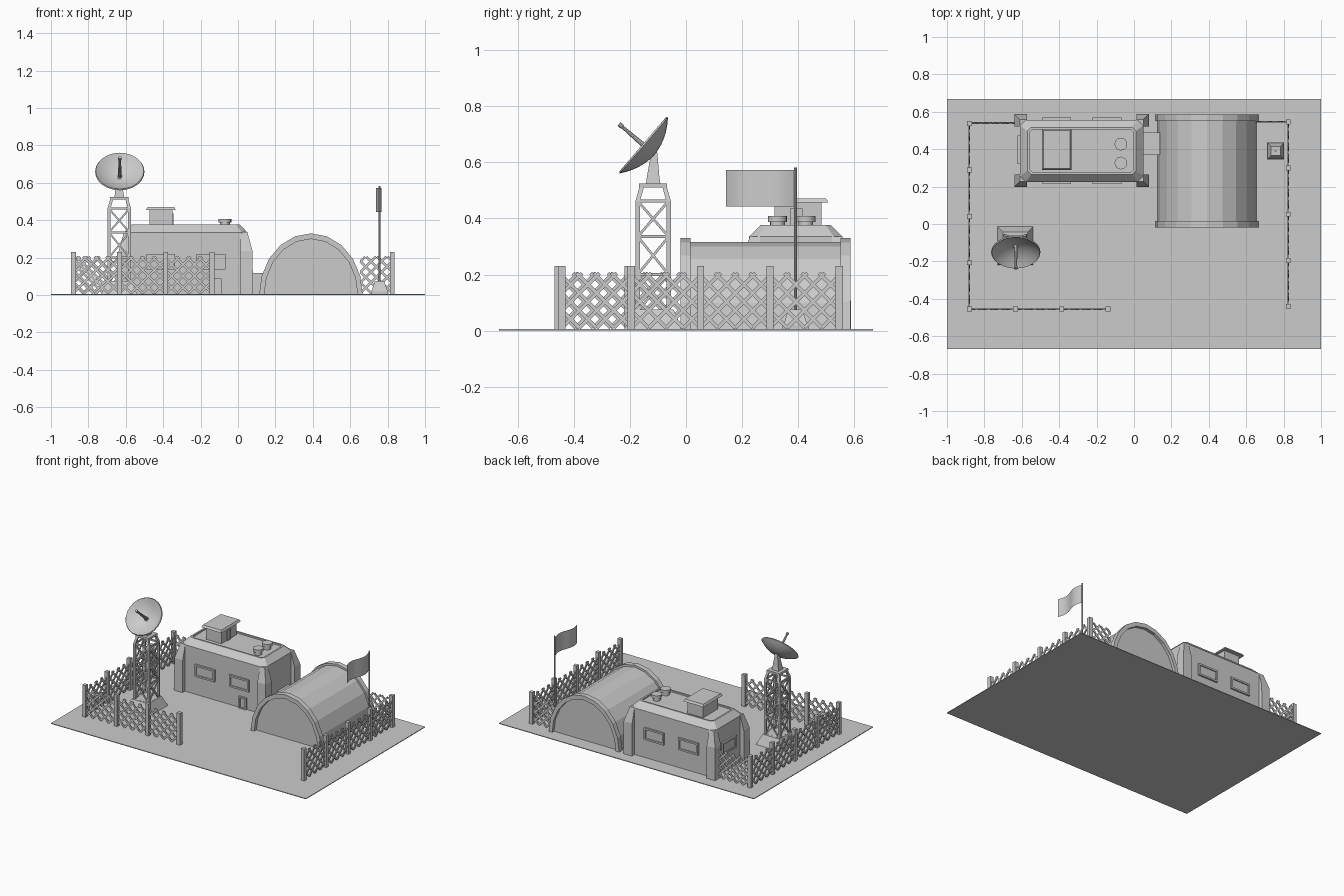
import bpy, bmesh, math
from mathutils import Vector as V

if "Cube" in bpy.data.objects:
    bpy.data.objects.remove(bpy.data.objects["Cube"])


def finish(name, bm, smooth=False):
    bmesh.ops.recalc_face_normals(bm, faces=bm.faces[:])
    me = bpy.data.meshes.new(name)
    bm.to_mesh(me)
    bm.free()
    ob = bpy.data.objects.new(name, me)
    bpy.context.collection.objects.link(ob)
    if smooth:
        bpy.ops.object.select_all(action='DESELECT')
        ob.select_set(True)
        bpy.context.view_layer.objects.active = ob
        bpy.ops.object.shade_smooth_by_angle(angle=math.radians(35))
    return ob


def loft(bm, rings, caps=True, closed=False):
    """Bridge equal-length point rings."""
    vs = [[bm.verts.new(p) for p in r] for r in rings]
    n = len(vs[0])
    pairs = list(zip(vs, vs[1:])) + ([(vs[-1], vs[0])] if closed else [])
    for a, b in pairs:
        for i in range(n):
            j = (i + 1) % n
            bm.faces.new((a[i], a[j], b[j], b[i]))
    if caps and not closed:
        bm.faces.new(vs[0])
        bm.faces.new(vs[-1])


def rect(x0, x1, y0, y1, z):
    return [(x0, y0, z), (x1, y0, z), (x1, y1, z), (x0, y1, z)]


def box(bm, x0, x1, y0, y1, z0, z1, inset=0):
    i = inset
    loft(bm, [rect(x0, x1, y0, y1, z0), rect(x0 + i, x1 - i, y0 + i, y1 - i, z1)])


def beam(bm, a, b, w, t, side):
    """Bar from a to b; w measured across, t along 'side'."""
    a, b, s = V(a), V(b), V(side).normalized()
    c = (b - a).cross(s).normalized() * w / 2
    s = s * t / 2
    loft(bm, [[p + c + s, p - c + s, p - c - s, p + c - s] for p in (a, b)])


def lathe(bm, origin, axis, profile, n):
    """Rings of (radius, distance) around axis."""
    q = V((0, 0, 1)).rotation_difference(V(axis))
    rings = []
    for r, h in profile:
        rings.append([V(origin) + q @ V((r * math.cos(k * math.tau / n),
                      r * math.sin(k * math.tau / n), h)) for k in range(n)])
    loft(bm, rings)


def single_box(name, *args):
    bm = bmesh.new()
    box(bm, *args)
    return finish(name, bm)


# Ground slab
single_box("ground_slab", -1, 1, -0.667, 0.667, 0, 0.005)

# Main building: walls, sloped roof edge, sunken roof deck
X0, X1, Y0, Y1 = -0.61, 0.05, 0.225, 0.557


def octo(i, z, c=0.03):
    a, b, d, e = X0 + i, X1 - i, Y0 + i, Y1 - i
    return [(a + c, d, z), (b - c, d, z), (b, d + c, z), (b, e - c, z),
            (b - c, e, z), (a + c, e, z), (a, e - c, z), (a, d + c, z)]


bm = bmesh.new()
loft(bm, [octo(0, 0), octo(0, 0.335), octo(0.04, 0.376, 0.02),
          octo(0.052, 0.376, 0.015), octo(0.052, 0.366, 0.015)])
finish("main_building", bm)

# Corner buttresses leaning in at the top
bm = bmesh.new()
for cx, sx in ((-0.64, 1), (0.08, -1)):
    for cy, sy in ((0.197, 1), (0.588, -1)):
        loft(bm, [[(cx + sx * u, cy + sy * v, z) for u, v in
                   ((i, i), (0.067, i), (0.067, 0.067), (i, 0.067))]
                  for i, z in ((0, 0), (0.002, 0.235), (0.03, 0.336))])
finish("corner_buttresses", bm)


# Framed openings
def frame(bm, c, tangent, normal, w, h, t=0.012, d=0.024):
    c, u, n, up = V(c), V(tangent), V(normal), V((0, 0, 1))
    for s in (-1, 1):
        e = c + up * s * (h - t) / 2
        beam(bm, e - u * w / 2, e + u * w / 2, t, d, n)
        e = c + u * s * (w - t) / 2
        beam(bm, e - up * h / 2, e + up * h / 2, t, d, n)
    beam(bm, c - u * w / 2.1, c + u * w / 2.1, h * 0.95, d * 0.4, n)


bm = bmesh.new()
for x in (-0.413, -0.144):
    for y in (Y0, Y1):
        frame(bm, (x, y, 0.178), (1, 0, 0), (0, 1, 0), 0.155, 0.085)
frame(bm, (X0, 0.397, 0.178), (0, 1, 0), (1, 0, 0), 0.155, 0.085)
finish("window_frames", bm)
bm = bmesh.new()
frame(bm, (-0.117, Y0, 0.045), (1, 0, 0), (0, 1, 0), 0.058, 0.085, 0.01)
finish("front_door", bm)

# Rooftop hut
single_box("roof_hut", -0.472, -0.35, 0.315, 0.482, 0.36, 0.458)
single_box("roof_hut_cover", -0.492, -0.333, 0.29, 0.507, 0.456, 0.471, 0.008)
bm = bmesh.new()
frame(bm, (-0.35, 0.393, 0.4), (0, 1, 0), (1, 0, 0), 0.045, 0.07, 0.008, 0.012)
finish("roof_hut_door", bm)

# Roof vents
bm = bmesh.new()
for y in (0.326, 0.427):
    lathe(bm, (-0.07, y, 0.36), (0, 0, 1),
          [(0.026, 0), (0.026, 0.028), (0.034, 0.028), (0.034, 0.048)], 16)
finish("roof_vents", bm, True)

# Passage between buildings
single_box("connecting_passage", 0.04, 0.14, 0.37, 0.49, 0.005, 0.118)


# Arched hangar
def arch(rx, rz, y, flip=False):
    p = [(0.39 + rx * math.cos(k * math.pi / 10), y, rz * math.sin(k * math.pi / 10))
         for k in range(11)]
    return p[::-1] if flip else p


bm = bmesh.new()
loft(bm, [arch(0.265, 0.316, 0.005), arch(0.265, 0.316, 0.565)])
finish("hangar_shell", bm)
bm = bmesh.new()
for a, b in ((-0.02, 0.016), (0.55, 0.586)):
    loft(bm, [arch(0.277, 0.33, a) + arch(0.25, 0.3, a, True),
              arch(0.277, 0.33, b) + arch(0.25, 0.3, b, True)])
finish("hangar_end_rims", bm)

# Flag, pole and plinth
FX, FY = 0.757, 0.39
bm = bmesh.new()
box(bm, FX - 0.046, FX + 0.046, FY - 0.046, FY + 0.046, 0, 0.02)
box(bm, FX - 0.043, FX + 0.043, FY - 0.043, FY + 0.043, 0.02, 0.075, 0.018)
finish("flag_plinth", bm)
bm = bmesh.new()
lathe(bm, (FX, FY, 0.07), (0, 0, 1), [(0.005, 0), (0.005, 0.512)], 8)
finish("flag_pole", bm)
bm = bmesh.new()
cols = []
for k in range(11):
    x = FX - 0.004 + 0.015 * math.sin(k / 10 * math.tau)
    cols.append([bm.verts.new((x, FY - 0.004 - 0.0243 * k, z)) for z in (0.443, 0.573)])
for a, b in zip(cols, cols[1:]):
    bm.faces.new((a[0], b[0], b[1], a[1]))
finish("flag_cloth", bm, True)

# Fence posts and diagonal lattice
runs = [[(-0.88, -0.455 + 0.248 * k) for k in range(5)],
        [(-0.88 + 0.2467 * k, -0.455) for k in range(4)],
        [(0.825, -0.442 + 0.247 * k) for k in range(5)],
        [(-0.88, 0.54), (-0.615, 0.54)],
        [(0.825, 0.546), (0.655, 0.546)]]
H, STEP = 0.195, 0.057
posts, lattice = bmesh.new(), bmesh.new()
placed = set()
for r, run in enumerate(runs):
    for x, y in run if r < 3 else []:
        key = (round(x, 2), round(y, 2))
        if key not in placed:
            placed.add(key)
            box(posts, x - 0.013, x + 0.013, y - 0.013, y + 0.013, 0, 0.23)
    for p, q in zip(run, run[1:]):
        p, q = V((*p, 0.01)), V((*q, 0.01))
        L = (q - p).length
        d = (q - p) / L
        nrm = d.cross(V((0, 0, 1)))
        n = round(L / STEP)
        s = L / n
        for k in range(-4, n):
            u0, u1 = max(0, k * s), min(L, k * s + H)
            if u1 - u0 < 0.01:
                continue
            z0, z1 = u0 - k * s, u1 - k * s
            for flip, off in ((False, 0.001), (True, -0.001)):
                a, b = (L - u0, L - u1) if flip else (u0, u1)
                o = nrm * off
                beam(lattice, p + d * a + V((0, 0, z0)) + o,
                     p + d * b + V((0, 0, z1)) + o, 0.013, 0.007, nrm)
finish("fence_posts", posts)
finish("fence_lattice", lattice)

# Dish tower: plinth, legs, cross braces
TX, TY = -0.635, -0.117
single_box("tower_plinth", TX - 0.098, TX + 0.098, TY - 0.105, TY + 0.105, 0, 0.075, 0.032)
bm = bmesh.new()
R = 0.055
levels = [0.07, 0.2, 0.335, 0.462]
for sx in (-1, 1):
    for sy in (-1, 1):
        t = 0.008
        loft(bm, [rect(TX + sx * r - t, TX + sx * r + t, TY + sy * r - t, TY + sy * r + t, z)
                  for r, z in ((R, 0.06), (R, 0.462), (0.04, 0.515))])
for nx, ny in ((1, 0), (-1, 0), (0, 1), (0, -1)):
    n, c = V((nx, ny, 0)), V((TX, TY, 0))
    u = V((-ny, nx, 0)) * R

    def at(s, z):
        return c + n * R + u * s + V((0, 0, z))
    for z in levels:
        beam(bm, at(-1, z), at(1, z), 0.011, 0.009, n)
    for z0, z1 in zip(levels, levels[1:]):
        beam(bm, at(-1, z0), at(1, z1), 0.009, 0.006, n)
        beam(bm, at(1, z0), at(-1, z1), 0.009, 0.007, n)
box(bm, TX - 0.05, TX + 0.05, TY - 0.05, TY + 0.05, 0.51, 0.525)
finish("tower_frame", bm)

# Dish mount, bowl and feed rod, tilted toward the front
bm = bmesh.new()
loft(bm, [rect(TX - a, TX + a, TY + o - a, TY + o + a, z)
          for a, o, z in ((0.026, 0, 0.52), (0.022, 0, 0.55), (0.01, 0.004, 0.64))])
finish("dish_mount", bm)
C, N = V((-0.632, -0.15, 0.66)), V((0, -0.758, 0.652))
outer = [(0.132 * k / 6, -0.05 * (1 - (k / 6) ** 2)) for k in range(1, 7)]
inner = [(r * 0.97, h + 0.006) for r, h in reversed(outer)]
bm = bmesh.new()
lathe(bm, C, N, [(0.004, -0.05)] + outer + inner + [(0.003, -0.044)], 24)
finish("dish_bowl", bm, True)
bm = bmesh.new()
lathe(bm, C, N, [(0.011, -0.047), (0.006, 0.1), (0.009, 0.101), (0.009, 0.117)], 10)
finish("dish_feed_rod", bm, True)
